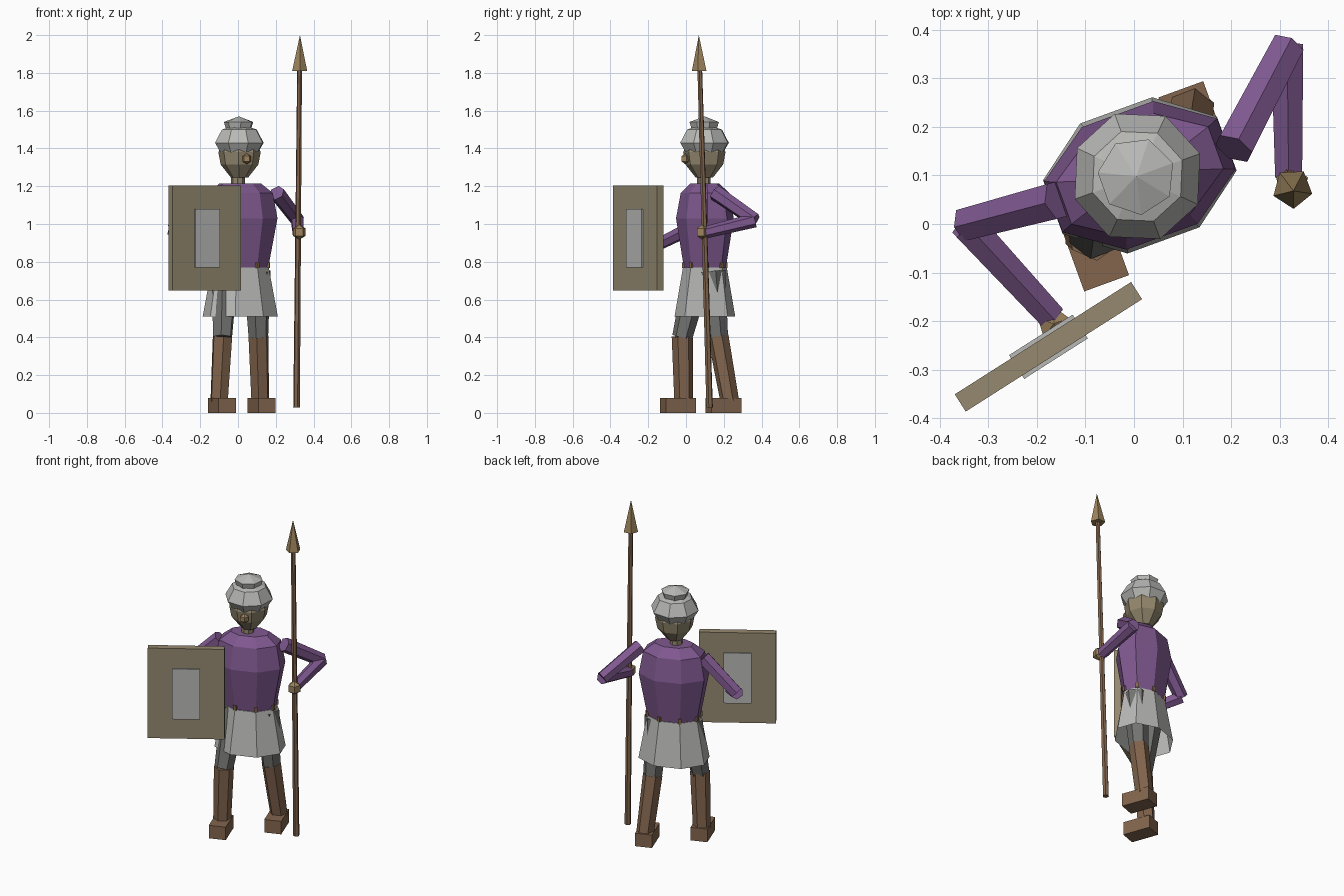
import bpy, bmesh, math
from mathutils import Vector, Matrix

if "Cube" in bpy.data.objects:
    bpy.data.objects.remove(bpy.data.objects["Cube"])

YAW = math.radians(20)      # the figure is turned towards +x
CX, CY = 0.012, 0.10        # body axis


def material(name, rgb):
    m = bpy.data.materials.new(name)
    m.diffuse_color = (*rgb, 1)
    m.use_nodes = True
    m.node_tree.nodes["Principled BSDF"].inputs["Base Color"].default_value = m.diffuse_color
    return m


PURPLE = material("purple cloth", (0.215, 0.10, 0.28))
BROWN = material("brown leather", (0.225, 0.13, 0.075))
TAN = material("dull tan", (0.30, 0.25, 0.16))
GOLD = material("bronze", (0.34, 0.23, 0.11))
LIGHT = material("light grey", (0.48, 0.48, 0.465))
GREY = material("dark grey", (0.17, 0.17, 0.165))


def finish(name, bm, mat, fix_normals=True):
    if fix_normals:
        bmesh.ops.recalc_face_normals(bm, faces=bm.faces)
    me = bpy.data.meshes.new(name)
    bm.to_mesh(me)
    bm.free()
    me.materials.append(mat)
    ob = bpy.data.objects.new(name, me)
    bpy.context.collection.objects.link(ob)
    return ob


def rings(name, profile, mat, n=8, offset=0.5, centre=(CX, CY), cap_bottom=True):
    """Stack of elliptical n-gons (z, rx, ry), turned with the body."""
    bm = bmesh.new()
    rows = []
    for z, rx, ry in profile:
        row = []
        for i in range(n):
            a = 2 * math.pi * (i + offset) / n
            p = Matrix.Rotation(YAW, 3, 'Z') @ Vector((rx * math.cos(a), ry * math.sin(a), 0))
            row.append(bm.verts.new((p.x + centre[0], p.y + centre[1], z)))
        rows.append(row)
    for lo, hi in zip(rows, rows[1:]):
        for i in range(n):
            j = (i + 1) % n
            bm.faces.new((lo[i], lo[j], hi[j], hi[i]))
    bm.faces.new(rows[-1])
    if cap_bottom:
        bm.faces.new(rows[0][::-1])
    bmesh.ops.remove_doubles(bm, verts=bm.verts, dist=0.0005)
    return finish(name, bm, mat, cap_bottom)


def limb(name, a, b, r1, r2, mat, n=6, spin=0.0):
    """Tapered n-sided rod from a to b."""
    a, b = Vector(a), Vector(b)
    d = b - a
    bm = bmesh.new()
    bmesh.ops.create_cone(bm, cap_ends=True, segments=n, radius1=r1, radius2=r2, depth=d.length)
    m = Matrix.Translation((a + b) / 2) @ d.to_track_quat('Z', 'Y').to_matrix().to_4x4()
    bmesh.ops.transform(bm, matrix=m @ Matrix.Rotation(spin, 4, 'Z'), verts=bm.verts)
    return finish(name, bm, mat)


def box(name, centre, size, yaw, mat):
    bm = bmesh.new()
    bmesh.ops.create_cube(bm, size=1)
    m = Matrix.Translation(centre) @ Matrix.Rotation(yaw, 4, 'Z') @ Matrix.Diagonal((*size, 1))
    bmesh.ops.transform(bm, matrix=m, verts=bm.verts)
    return finish(name, bm, mat)


def gem(name, centre, r, mat):
    """Small low-poly knob."""
    bm = bmesh.new()
    bmesh.ops.create_uvsphere(bm, u_segments=5, v_segments=3, radius=r)
    bmesh.ops.translate(bm, vec=centre, verts=bm.verts)
    return finish(name, bm, mat)


# torso, skirt and belt
rings("torso", [(0.77, 0.155, 0.105), (1.03, 0.205, 0.145), (1.165, 0.18, 0.12),
                (1.215, 0.115, 0.07)], PURPLE)
rings("skirt", [(0.51, 0.206, 0.154), (0.77, 0.157, 0.11)], LIGHT, cap_bottom=False)
for i in range(8):
    a = 2 * math.pi * (i + 0.5) / 8
    p = Matrix.Rotation(YAW, 3, 'Z') @ Vector((0.153 * math.cos(a), 0.104 * math.sin(a), 0))
    box(f"belt_tab_{i + 1}", (CX + p.x, CY + p.y, 0.782), (0.02, 0.02, 0.03), YAW + a, BROWN)

# neck, head and nose
rings("neck", [(1.20, 0.036, 0.036), (1.27, 0.036, 0.036)], TAN, centre=(0.0, 0.095))
rings("head", [(1.245, 0.045, 0.045), (1.315, 0.10, 0.10), (1.38, 0.112, 0.112),
               (1.46, 0.08, 0.08)], TAN, centre=(0.008, 0.097))
gem("nose", (0.046, -0.004, 1.345), 0.028, GOLD)

# helmet with a small crown
rings("helmet", [(1.365, 0.097, 0.097), (1.43, 0.137, 0.137), (1.50, 0.098, 0.098),
                 (1.515, 0.05, 0.05)], LIGHT, offset=0, centre=(0.007, 0.098))
rings("helmet_crown", [(1.50, 0.068, 0.068), (1.54, 0.08, 0.08), (1.57, 0.0001, 0.0001)],
      LIGHT, n=7, offset=0, centre=(0.005, 0.098))

# legs: hip, knee, ankle, foot centre
for side, hip, knee, ankle, foot in (
        ("left", (-0.07, 0.065, 0.75), (-0.082, -0.02, 0.40), (-0.1, -0.012, 0.06), (-0.085, -0.043)),
        ("right", (0.10, 0.135, 0.75), (0.108, 0.17, 0.40), (0.118, 0.232, 0.06), (0.125, 0.198))):
    limb(side + "_thigh", hip, knee, 0.075, 0.054, GREY)
    limb(side + "_shin", (knee[0], knee[1], knee[2] + 0.005), ankle, 0.056, 0.05, BROWN)
    box(side + "_foot", (*foot, 0.04), (0.098, 0.168, 0.08), YAW, BROWN)

# arms: shoulder, elbow, wrist, hand
for side, shoulder, elbow, wrist, hand in (
        ("right", (0.205, 0.155, 1.165), (0.315, 0.365, 1.02), (0.318, 0.10, 0.955), (0.325, 0.085, 0.957)),
        ("left", (-0.155, 0.05, 1.15), (-0.345, 0.0, 0.965), (-0.17, -0.19, 0.87), (-0.165, -0.205, 0.865))):
    limb(side + "_upper_arm", shoulder, elbow, 0.043, 0.038, PURPLE)
    limb(side + "_forearm", (elbow[0], elbow[1], elbow[2]), wrist, 0.038, 0.032, PURPLE)
    gem(side + "_hand", hand, 0.04, GOLD)

# shield with a central plate showing on both sides
TURN = math.radians(32.5)
box("shield", (-0.176, -0.2525, 0.925), (0.43, 0.042, 0.555), TURN, TAN)
box("shield_plate", (-0.176, -0.2525, 0.925), (0.155, 0.058, 0.31), TURN, LIGHT)

# spear
limb("spear_shaft", (0.31, 0.125, 0.028), (0.326, 0.073, 1.82), 0.018, 0.013, BROWN)
limb("spear_head", (0.326, 0.073, 1.81), (0.328, 0.068, 2.0), 0.042, 0.0, GOLD, n=5, spin=0.3)
